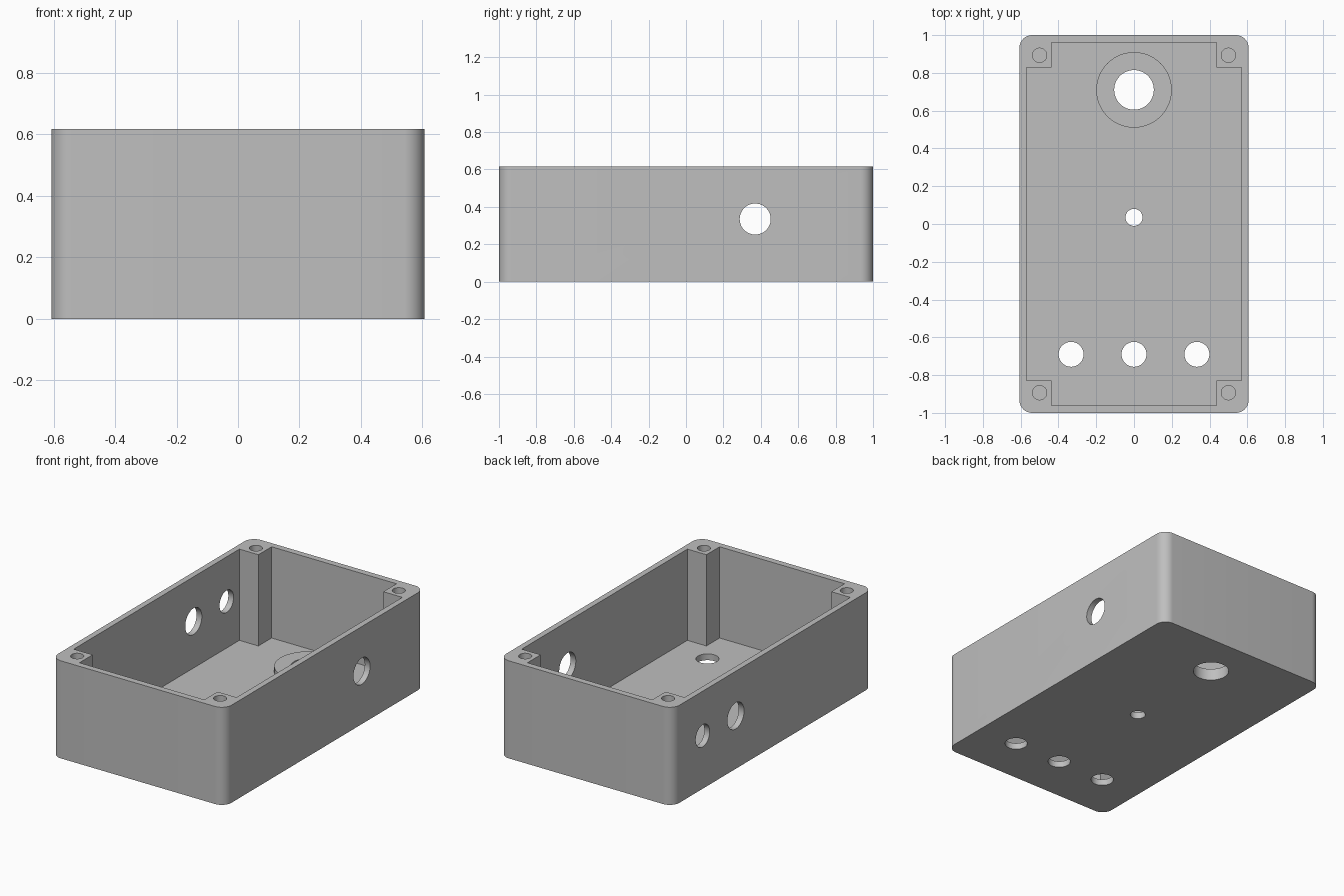
import bpy
import bmesh
import math
from mathutils import Matrix, Vector

cube = bpy.data.objects.get("Cube")
if cube:
    bpy.data.objects.remove(cube, do_unlink=True)

# Overall dimensions
HALF_X, HALF_Y, HEIGHT = 0.607, 1.0, 0.617
CORNER_R = 0.068
INNER_X, INNER_Y = 0.57, 0.96
POST_X, POST_Y = 0.437, 0.828
FLOOR = 0.04
BOSS_Y, BOSS_TOP = 0.71, 0.075
SIDE_Z = 0.335

grey = bpy.data.materials.new("grey plastic")
grey.use_nodes = True
colour = (0.52, 0.52, 0.52, 1)
grey.diffuse_color = colour
grey.node_tree.nodes["Principled BSDF"].inputs["Base Color"].default_value = colour


def add_object(name, bm):
    bmesh.ops.recalc_face_normals(bm, faces=bm.faces)
    mesh = bpy.data.meshes.new(name)
    bm.to_mesh(mesh)
    bm.free()
    mesh.materials.append(grey)
    obj = bpy.data.objects.new(name, mesh)
    bpy.context.collection.objects.link(obj)
    return obj


def prism(name, outline, z0, z1):
    bm = bmesh.new()
    face = bm.faces.new([bm.verts.new((x, y, z0)) for x, y in outline])
    top = bmesh.ops.extrude_face_region(bm, geom=[face])["geom"]
    verts = [v for v in top if isinstance(v, bmesh.types.BMVert)]
    bmesh.ops.translate(bm, verts=verts, vec=(0, 0, z1 - z0))
    return add_object(name, bm)


def cylinder(name, centre, radius, depth, axis="Z"):
    bm = bmesh.new()
    turn = Matrix.Rotation(math.pi / 2, 4, "Y") if axis == "X" else Matrix()
    bmesh.ops.create_cone(bm, cap_ends=True, segments=48, radius1=radius,
                          radius2=radius, depth=depth,
                          matrix=Matrix.Translation(Vector(centre)) @ turn)
    return add_object(name, bm)


def combine(target, tool, operation):
    """Apply a boolean to the target and discard the tool."""
    tool.hide_render = True
    mod = target.modifiers.new("boolean", "BOOLEAN")
    mod.operation, mod.object, mod.solver = operation, tool, "EXACT"
    graph = bpy.context.evaluated_depsgraph_get()
    mesh = bpy.data.meshes.new_from_object(target.evaluated_get(graph))
    target.modifiers.clear()
    target.data = mesh
    bpy.data.objects.remove(tool, do_unlink=True)


# Outer box with rounded vertical corners
outline = []
for i, (sx, sy) in enumerate([(1, 1), (-1, 1), (-1, -1), (1, -1)]):
    for step in range(13):
        a = math.pi / 2 * (i + step / 12)
        outline.append((sx * (HALF_X - CORNER_R) + CORNER_R * math.cos(a),
                        sy * (HALF_Y - CORNER_R) + CORNER_R * math.sin(a)))
box = prism("enclosure", outline, 0, HEIGHT)

# Cavity that leaves a square screw post in each corner
quarter = [(INNER_X, POST_Y), (POST_X, POST_Y), (POST_X, INNER_Y)]
cavity = []
for sx, sy in [(1, 1), (-1, 1), (-1, -1), (1, -1)]:
    points = quarter if sx * sy > 0 else quarter[::-1]
    cavity += [(sx * x, sy * y) for x, y in points]
combine(box, prism("cavity_cutter", cavity, FLOOR, HEIGHT + 0.1), "DIFFERENCE")

# Raised round boss on the floor
boss_base = FLOOR / 2
combine(box, cylinder("boss", (0, BOSS_Y, (boss_base + BOSS_TOP) / 2), 0.2,
                      BOSS_TOP - boss_base), "UNION")

# Floor holes: large, small and a row of three
for x, y, r in [(0, BOSS_Y, 0.105), (0, 0.035, 0.045),
                (-0.333, -0.69, 0.066), (0, -0.69, 0.066), (0.333, -0.69, 0.066)]:
    combine(box, cylinder("floor_hole", (x, y, 0), r, 0.3), "DIFFERENCE")

# Side wall holes: one in the left wall, two in the right wall
for side, y, r in [(1, 0.37, 0.083), (-1, 0.37, 0.083), (-1, 0.70, 0.07)]:
    combine(box, cylinder("side_hole", (side * HALF_X, y, SIDE_Z), r, 0.2, "X"),
            "DIFFERENCE")

# Blind screw holes in the corner posts
for sx in (-1, 1):
    for sy in (-1, 1):
        combine(box, cylinder("screw_hole", (sx * 0.5, sy * 0.893, HEIGHT),
                              0.038, 0.6), "DIFFERENCE")

# Smooth the round surfaces, keep the edges sharp
bpy.ops.object.select_all(action="DESELECT")
box.select_set(True)
bpy.context.view_layer.objects.active = box
bpy.ops.object.shade_smooth_by_angle(angle=math.radians(30))
